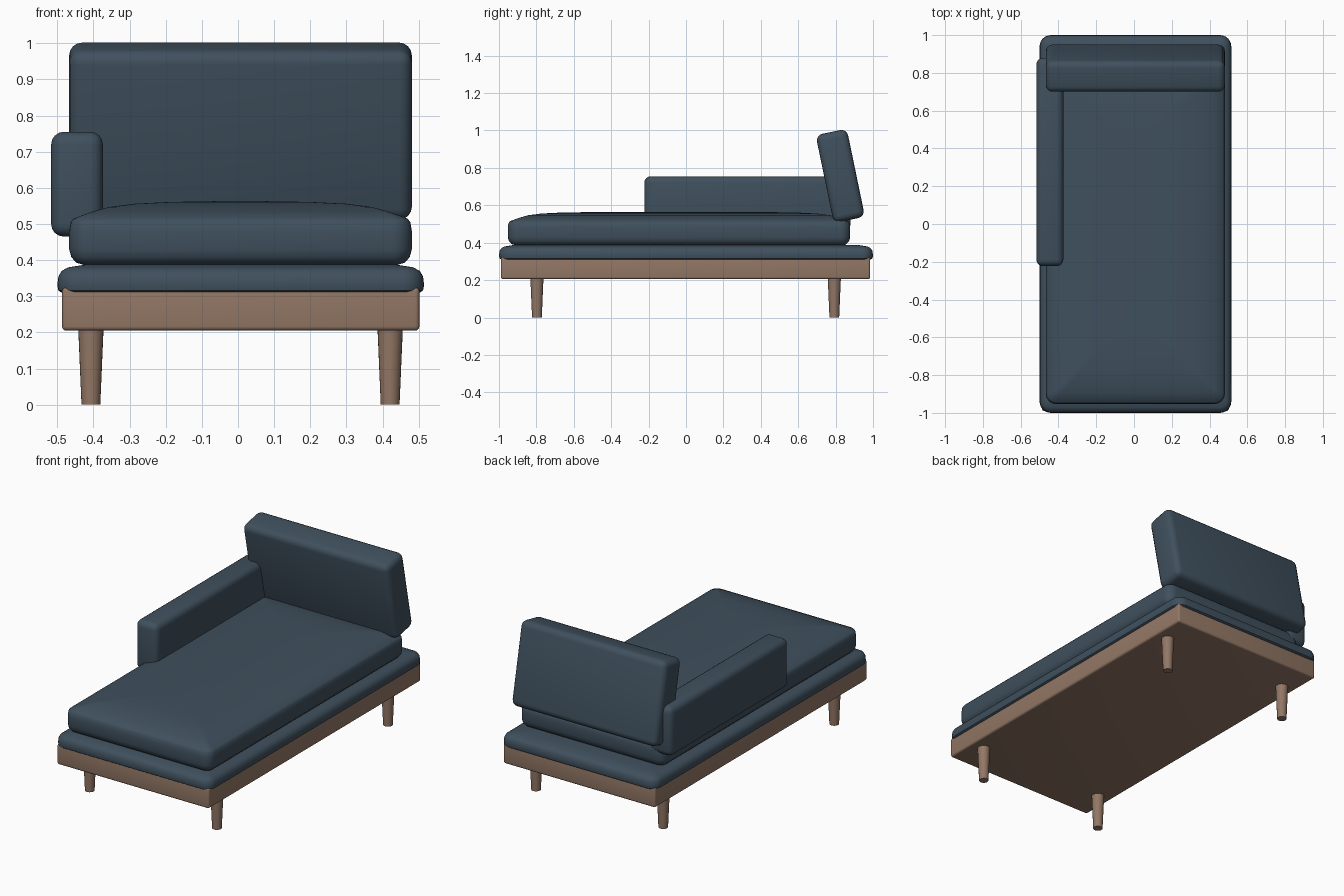
import bpy, bmesh
from math import radians, cos, sin, pi
from mathutils import Matrix, Vector

cube = bpy.data.objects.get("Cube")
if cube:
    bpy.data.objects.remove(cube, do_unlink=True)


def material(name, colour):
    mat = bpy.data.materials.new(name)
    mat.use_nodes = True
    mat.diffuse_color = colour
    bsdf = next(n for n in mat.node_tree.nodes if n.type == 'BSDF_PRINCIPLED')
    bsdf.inputs["Base Color"].default_value = colour
    return mat


fabric = material("slate blue fabric", (0.05, 0.08, 0.11, 1))
wood = material("brown wood", (0.29, 0.185, 0.13, 1))


def finish(name, bm, mat, angle=35):
    bmesh.ops.recalc_face_normals(bm, faces=bm.faces)
    mesh = bpy.data.meshes.new(name)
    bm.to_mesh(mesh)
    bm.free()
    mesh.materials.append(mat)
    obj = bpy.data.objects.new(name, mesh)
    bpy.context.collection.objects.link(obj)
    bpy.ops.object.select_all(action='DESELECT')
    obj.select_set(True)
    bpy.context.view_layer.objects.active = obj
    bpy.ops.object.shade_smooth_by_angle(angle=radians(angle))
    return obj


def rounded_box(name, low, high, bevel, mat, tilt=0):
    """Box between two corners with rounded edges, tilted about x."""
    low, high = Vector(low), Vector(high)
    bm = bmesh.new()
    bmesh.ops.create_cube(bm, size=1)
    bmesh.ops.scale(bm, vec=high - low, verts=bm.verts)
    bmesh.ops.bevel(bm, geom=bm.edges[:], offset=bevel, segments=4,
                    profile=0.5, affect='EDGES')
    place = Matrix.Translation((low + high) / 2) @ Matrix.Rotation(tilt, 4, 'X')
    bmesh.ops.transform(bm, matrix=place, verts=bm.verts)
    return finish(name, bm, mat)


def cushion(name, low, high, radius, profile, mat):
    """Stack of rounded rectangles; profile holds (inset, height) pairs."""
    bm = bmesh.new()
    rings = []
    for inset, z in profile:
        r = max(radius - inset, 0.02)
        x0, y0 = low[0] + inset + r, low[1] + inset + r
        x1, y1 = high[0] - inset - r, high[1] - inset - r
        ring = []
        for i, (cx, cy) in enumerate([(x1, y1), (x0, y1), (x0, y0), (x1, y0)]):
            for k in range(7):
                a = (i + k / 6) * pi / 2
                ring.append(bm.verts.new((cx + r * cos(a), cy + r * sin(a), z)))
        rings.append(ring)
    for a, b in zip(rings, rings[1:]):
        for i in range(len(a)):
            j = (i + 1) % len(a)
            bm.faces.new((a[i], a[j], b[j], b[i]))
    bm.faces.new(rings[0][::-1])
    bm.faces.new(rings[-1])
    return finish(name, bm, mat)


# Timber base whose corners peek out around the mattress
rounded_box("base_frame", (-0.487, -0.99, 0.205), (0.502, 0.985, 0.325), 0.012, wood)

# Tapered round legs
for side, x in (("right", -0.407), ("left", 0.421)):
    for end, y in (("front", -0.797), ("back", 0.793)):
        bm = bmesh.new()
        bmesh.ops.create_cone(bm, cap_ends=True, segments=24, radius1=0.026,
                              radius2=0.035, depth=0.21,
                              matrix=Matrix.Translation((x, y, 0.105)))
        finish(f"{end}_{side}_leg", bm, wood)

# Thin mattress
cushion("mattress", (-0.5, -1), (0.515, 1), 0.06,
        [(0.012, 0.31), (0.003, 0.316), (0, 0.33), (0.003, 0.355), (0.012, 0.37),
         (0.03, 0.38), (0.08, 0.388), (0.2, 0.39)], fabric)

# Domed seat cushion
cushion("seat_cushion", (-0.467, -0.953), (0.481, 0.878), 0.055,
        [(0.045, 0.385), (0.02, 0.393), (0.006, 0.408), (0, 0.43), (0, 0.48),
         (0.004, 0.505), (0.012, 0.515), (0.06, 0.533), (0.11, 0.547),
         (0.18, 0.556), (0.28, 0.561), (0.4, 0.563)], fabric)

# Side bolster and leaning backrest
rounded_box("right_armrest", (-0.517, -0.223, 0.465), (-0.374, 0.88, 0.755), 0.035, fabric)
rounded_box("back_cushion", (-0.467, 0.74, 0.517), (0.481, 0.91, 0.997), 0.036, fabric,
            tilt=radians(11.7))
